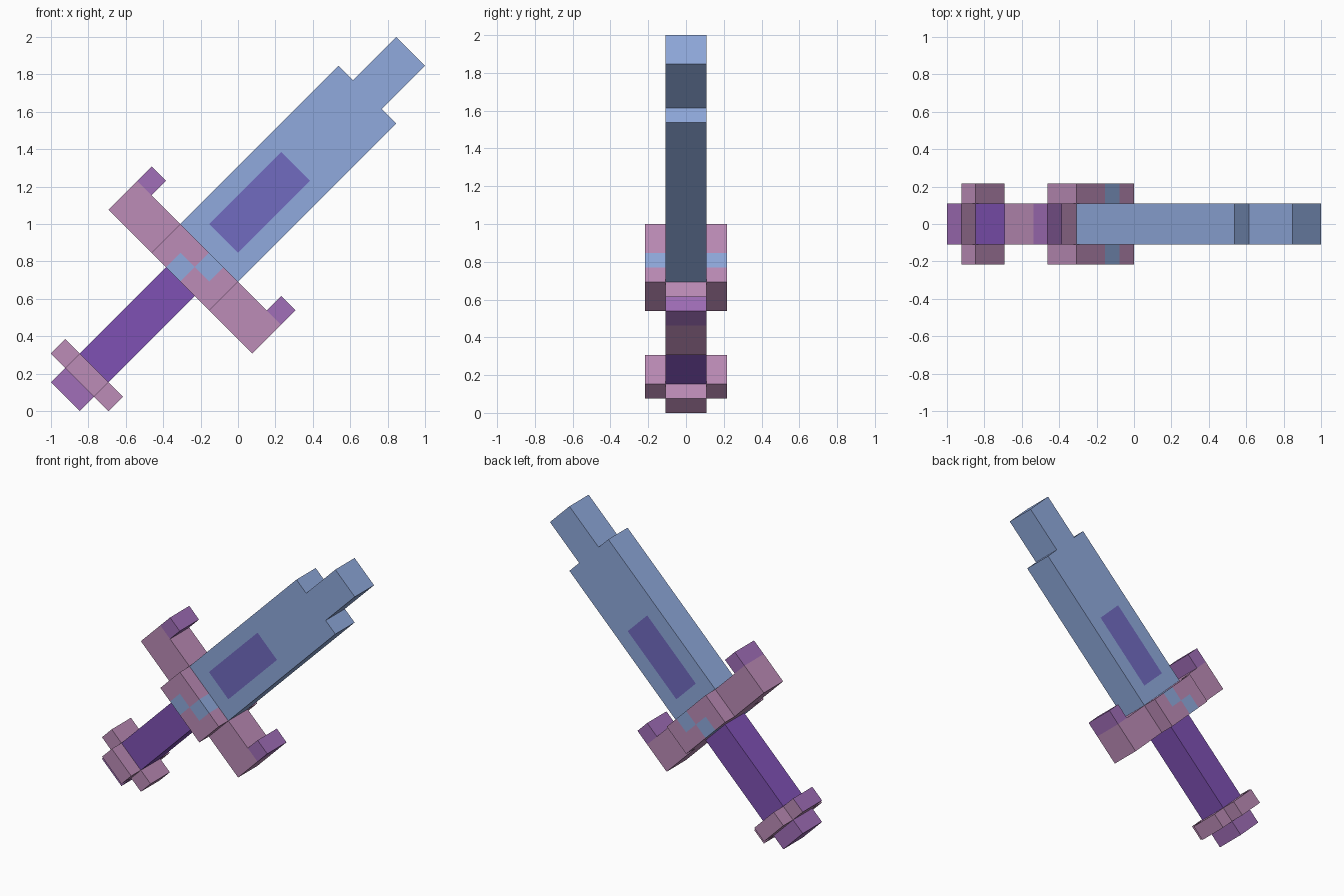
import bpy, bmesh, math
from mathutils import Matrix

if "Cube" in bpy.data.objects:
    bpy.data.objects.remove(bpy.data.objects["Cube"])

# Local frame in pixel units: x runs along the sword, z across it, y is depth
UNIT = math.sqrt(2) / 13
PLACE = (Matrix.Translation((-12 / 13, 0, 1 / 13))
         @ Matrix.Rotation(math.radians(-45), 4, 'Y')
         @ Matrix.Scale(UNIT, 4))


def material(name, rgb):
    m = bpy.data.materials.new(name)
    lin = [((c / 255 + 0.055) / 1.055) ** 2.4 for c in rgb]
    m.diffuse_color = (*lin, 1)
    m.use_nodes = True
    m.node_tree.nodes["Principled BSDF"].inputs["Base Color"].default_value = m.diffuse_color
    return m


BLUE = material("steel_blue", (144, 170, 221))
PANEL = material("indigo", (113, 107, 192))
PINK = material("dusty_pink", (188, 140, 183))
GRIP = material("deep_purple", (127, 81, 180))
LILAC = material("lilac_purple", (161, 110, 184))


def slab(name, outline, depth, mats, paint=()):
    """Extrude an outline by +-depth; paint holds (x0, x1, z0, z1) areas of the second colour."""
    bm = bmesh.new()
    face = bm.faces.new([bm.verts.new((x, -depth, z)) for x, z in outline])
    top = bmesh.ops.extrude_face_region(bm, geom=[face])["geom"]
    for v in top:
        if isinstance(v, bmesh.types.BMVert):
            v.co.y = depth
    bmesh.ops.recalc_face_normals(bm, faces=bm.faces)
    for x0, x1, z0, z1 in paint:
        cuts = [((x, 0, 0), (1, 0, 0)) for x in (x0, x1)]
        cuts += [((0, 0, z), (0, 0, 1)) for z in (z0, z1)]
        for co, no in cuts:
            bmesh.ops.bisect_plane(bm, geom=bm.verts[:] + bm.edges[:] + bm.faces[:],
                                   dist=1e-4, plane_co=co, plane_no=no)
    for f in bm.faces:
        c = f.calc_center_median()
        if any(x0 - .01 < c.x < x1 + .01 and z0 - .01 < c.z < z1 + .01
               for x0, x1, z0, z1 in paint):
            f.material_index = 1
    bm.transform(PLACE)
    me = bpy.data.meshes.new(name)
    bm.to_mesh(me)
    bm.free()
    for m in mats:
        me.materials.append(m)
    ob = bpy.data.objects.new(name, me)
    bpy.context.collection.objects.link(ob)
    return ob


def box(name, x0, x1, z0, z1, depth, mats, paint=()):
    return slab(name, [(x0, z0), (x1, z0), (x1, z1), (x0, z1)], depth, mats, paint)


# Blade with a stepped tip and an indigo panel on both faces
half = [(10, 2), (21, 2), (21, 1), (24, 1)]
slab("blade", half + [(x, -z) for x, z in reversed(half)], 1, [BLUE, PANEL],
     [(11, 16, -1, 1)])

# Guard: thick centre with two blue squares, thinner arms, raised tips
box("guard_centre", 8, 10, -2, 2, 2, [PINK, BLUE], [(8, 9, 0, 1), (9, 10, -1, 0)])
for side, s in (("upper", 1), ("lower", -1)):
    box(f"guard_arm_{side}", 8, 10, *sorted((2 * s, 5 * s)), 1, [PINK])
    box(f"guard_tip_{side}", 10, 11, *sorted((4 * s, 5 * s)), 1, [LILAC])

# Grip
box("grip", 2, 8, -1, 1, 1, [GRIP])

# Pommel: cross-shaped collar and end block
box("collar_centre", 1, 2, -1, 1, 2, [PINK])
box("collar_arm_lower", 1, 2, -2, -1, 1, [PINK])
upper = box("collar_arm_upper", 1, 2, 1, 2, 1, [PINK, LILAC])
for p in upper.data.polygons:  # outer end of the upper arm
    if p.normal.x < -0.5 and p.normal.z > 0.5:
        p.material_index = 1
box("pommel_end", 0, 1, -1, 1, 1, [LILAC])
